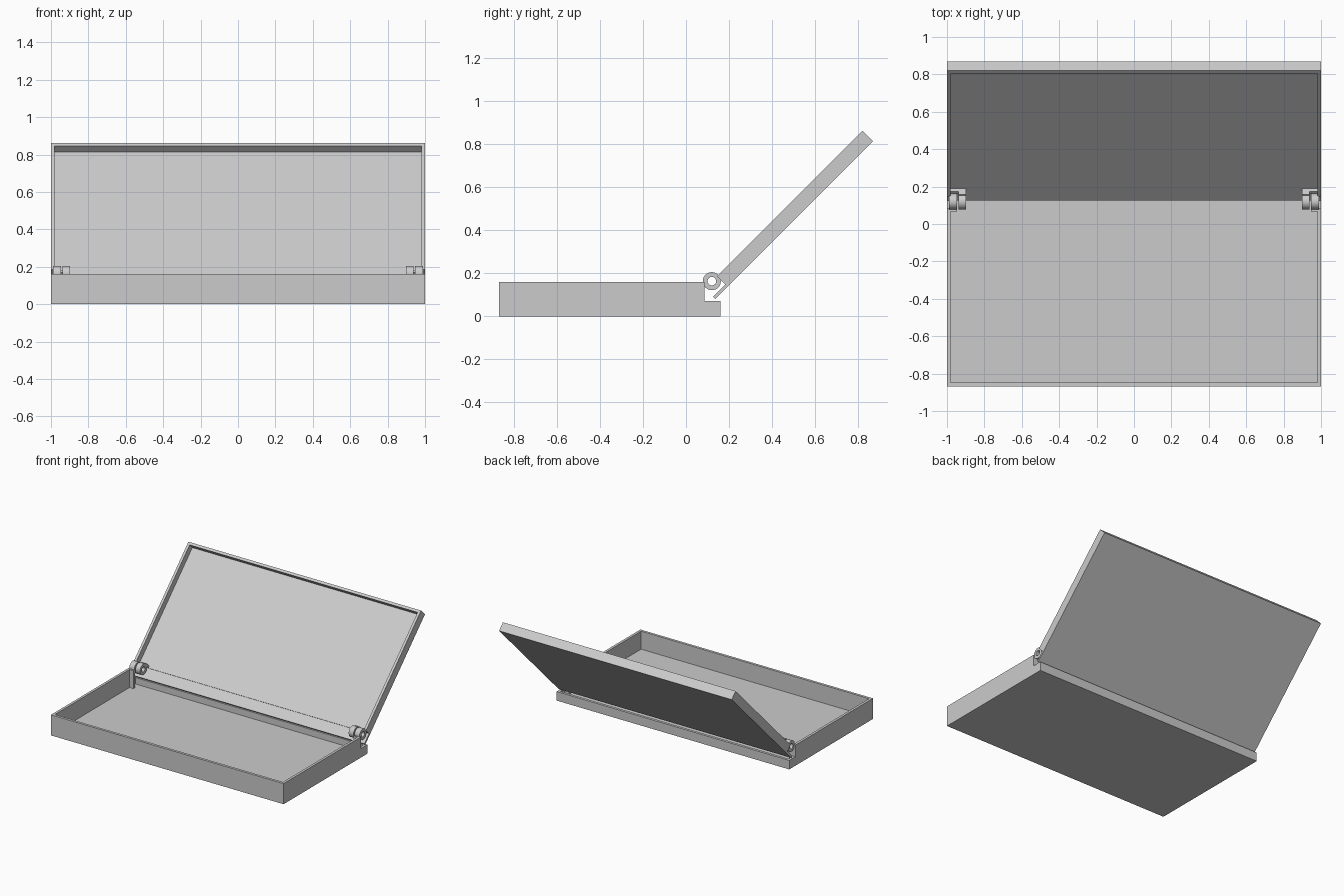
import bpy, bmesh, math
from mathutils import Matrix

cube = bpy.data.objects.get("Cube")
if cube:
    bpy.data.objects.remove(cube, do_unlink=True)

grey = bpy.data.materials.new("light_grey")
grey.use_nodes = True
colour = (0.6, 0.6, 0.6, 1)
grey.diffuse_color = colour
grey.node_tree.nodes["Principled BSDF"].inputs["Base Color"].default_value = colour

# Lid space: y runs up the open lid, z runs from its outer face inward
LID = Matrix.Translation((0, 0.0275, -0.0275)) @ Matrix.Rotation(math.radians(45), 4, 'X')
FLAT = Matrix.Identity(4)


def extrude(name, profile, x0, x1, frame=FLAT):
    """Extrude a (y, z) profile along x."""
    bm = bmesh.new()
    face = bm.faces.new([bm.verts.new((x0, y, z)) for y, z in profile])
    grown = bmesh.ops.extrude_face_region(bm, geom=[face])
    verts = [v for v in grown["geom"] if isinstance(v, bmesh.types.BMVert)]
    bmesh.ops.translate(bm, vec=(x1 - x0, 0, 0), verts=verts)
    bmesh.ops.recalc_face_normals(bm, faces=bm.faces)
    mesh = bpy.data.meshes.new(name)
    bm.to_mesh(mesh)
    bm.free()
    mesh.materials.append(grey)
    obj = bpy.data.objects.new(name, mesh)
    bpy.context.collection.objects.link(obj)
    obj.matrix_world = frame
    return obj


def rect(y0, y1, z0, z1):
    return [(y0, z0), (y1, z0), (y1, z1), (y0, z1)]


def hollow(obj, cavity):
    """Cut the cavity out of a tray."""
    cavity.hide_render = True
    cavity.hide_set(True)
    cavity.display_type = 'WIRE'
    cut = obj.modifiers.new("hollow", 'BOOLEAN')
    cut.operation = 'DIFFERENCE'
    cut.solver = 'EXACT'
    cut.object = cavity
    bpy.context.view_layer.objects.active = obj
    bpy.ops.object.modifier_apply(modifier=cut.name)
    bpy.data.objects.remove(cavity, do_unlink=True)


def knuckle(name, x0, x1, centre=(0.12, 0.163), outer=0.042, inner=0.02, sides=32):
    """Hinge barrel: a short tube along x."""
    bm = bmesh.new()
    rings = []
    for x, r in ((x0, inner), (x0, outer), (x1, outer), (x1, inner)):
        angles = [2 * math.pi * i / sides for i in range(sides)]
        rings.append([bm.verts.new((x, centre[0] + r * math.cos(a),
                                    centre[1] + r * math.sin(a))) for a in angles])
    for k in range(4):
        a, b = rings[k], rings[(k + 1) % 4]
        for i in range(sides):
            j = (i + 1) % sides
            bm.faces.new((a[i], a[j], b[j], b[i]))
    bmesh.ops.recalc_face_normals(bm, faces=bm.faces)
    mesh = bpy.data.meshes.new(name)
    bm.to_mesh(mesh)
    bm.free()
    mesh.materials.append(grey)
    obj = bpy.data.objects.new(name, mesh)
    bpy.context.collection.objects.link(obj)
    bpy.context.view_layer.objects.active = obj
    obj.select_set(True)
    bpy.ops.object.shade_smooth_by_angle(angle=math.radians(30))
    obj.select_set(False)


# Base tray with a stepped-down rear edge
base = extrude("base_tray", [(-0.868, 0), (0.16, 0), (0.16, 0.07), (0.085, 0.07),
                             (0.085, 0.16), (-0.868, 0.16)], -1, 1)
hollow(base, extrude("base_cavity", rect(-0.848, 0.14, 0.02, 0.3), -0.98, 0.98))

# Open lid with a thin lip below the hinge line
lid = extrude("lid", [(0.152, 0), (1.188, 0), (1.188, 0.068), (0.233, 0.068),
                      (0.233, 0.015), (0.152, 0.015)], -1, 1, LID)
bpy.context.view_layer.update()
hollow(lid, extrude("lid_cavity", rect(0.2, 1.168, 0.02, 0.2), -0.98, 0.98, LID))

# Hinges, one at each end
for side, s in (("left", 1), ("right", -1)):
    knuckle(side + "_outer_knuckle", s * 0.947, s * 0.99)
    knuckle(side + "_inner_knuckle", s * 0.897, s * 0.937)
    extrude(side + "_base_arm", rect(0.068, 0.085, 0.02, 0.16), s * 0.947, s * 0.985)
    extrude(side + "_lid_arm", rect(0.235, 0.25, 0.045, 0.066), s * 0.897, s * 0.937, LID)
    extrude(side + "_lid_leaf", rect(0.235, 0.25, 0.018, 0.045), s * 0.897, s * 0.985, LID)
